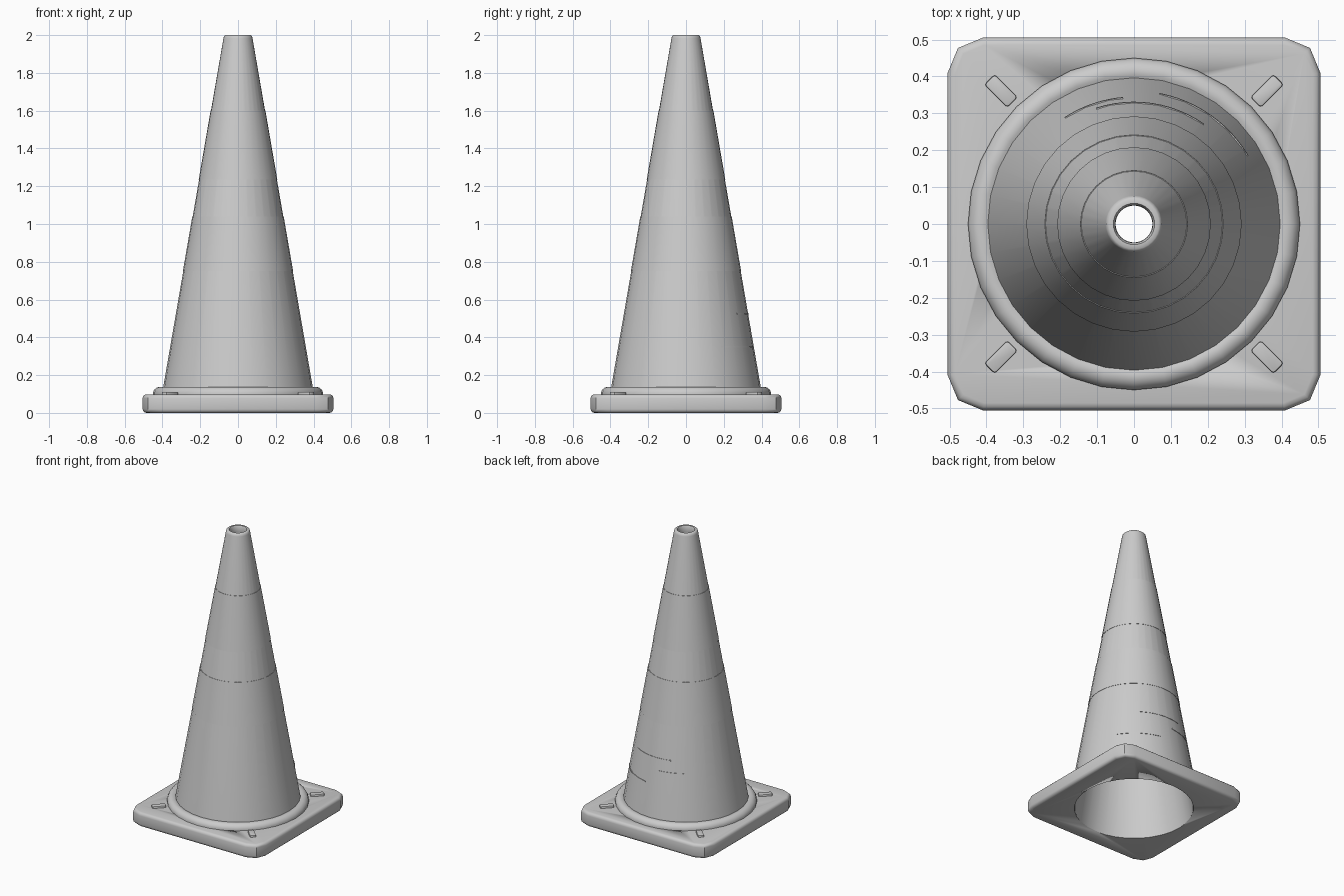
import bpy
import bmesh
import math
from mathutils import Matrix

cube = bpy.data.objects.get("Cube")
if cube:
    bpy.data.objects.remove(cube, do_unlink=True)

SIDES = 32
grey = bpy.data.materials.new("plain grey")
grey.use_nodes = True
COLOUR = (0.6, 0.6, 0.6, 1)
grey.diffuse_color = COLOUR
grey.node_tree.nodes["Principled BSDF"].inputs["Base Color"].default_value = COLOUR


def finish(name, bm, angle=40):
    bmesh.ops.recalc_face_normals(bm, faces=bm.faces)
    mesh = bpy.data.meshes.new(name)
    bm.to_mesh(mesh)
    bm.free()
    mesh.materials.append(grey)
    obj = bpy.data.objects.new(name, mesh)
    bpy.context.collection.objects.link(obj)
    bpy.ops.object.select_all(action='DESELECT')
    obj.select_set(True)
    bpy.context.view_layer.objects.active = obj
    bpy.ops.object.shade_smooth_by_angle(angle=math.radians(angle))
    return obj


def lathe(name, profile, start=0, end=360, steps=SIDES):
    """Turn a closed (radius, height) profile around z."""
    bm = bmesh.new()
    full = end - start == 360
    rings = []
    for i in range(steps if full else steps + 1):
        a = math.radians(start + (end - start) * i / steps)
        rings.append([bm.verts.new((r * math.cos(a), r * math.sin(a), z)) for r, z in profile])
    pairs = list(zip(rings, rings[1:])) + ([(rings[-1], rings[0])] if full else [])
    for a, b in pairs:
        for j in range(len(profile)):
            k = (j + 1) % len(profile)
            bm.faces.new((a[j], b[j], b[k], a[k]))
    if not full:
        bm.faces.new(rings[0])
        bm.faces.new(rings[-1])
    return finish(name, bm)


def cone_radius(z):
    return 0.397 - (z - 0.13) * 0.1727


# Hollow cone with a rounded lip
lathe("cone_body", [(0.377, 0.003), (0.41, 0.05), (0.397, 0.13), (0.077, 1.983),
                    (0.074, 1.995), (0.068, 2.0), (0.056, 2.0), (0.051, 1.99), (0.05, 1.96)])

# Collar where the cone meets the base
lathe("base_collar", [(0.39, 0.09), (0.45, 0.09), (0.45, 0.108), (0.444, 0.122),
                      (0.432, 0.133), (0.418, 0.138), (0.404, 0.137), (0.39, 0.13)])

# Two thin sleeves wrapped around the cone
for name, low, high in (("lower_sleeve", 0.75, 1.04), ("upper_sleeve", 1.235, 1.6)):
    lathe(name, [(cone_radius(z) + d, z) for z, d in
                 ((low, -0.004), (low, 0.002), (high, 0.002), (high, -0.004))])

# Fine raised ribs on the back of the cone
for i, (z, start, end) in enumerate(((0.345, 31, 79), (0.44, 95, 123), (0.52, 55, 108))):
    lathe(f"back_rib_{i + 1}", [(cone_radius(h) + d, h) for h, d in
                                ((z, -0.004), (z, 0.002), (z + 0.008, 0.002), (z + 0.008, -0.004))],
          start, end, 12)


def box(size, centre, corner, corner_steps, edge, edge_steps):
    """Box with rounded upright corners and softened rims."""
    bm = bmesh.new()
    bmesh.ops.create_cube(bm, size=1)
    bmesh.ops.scale(bm, vec=size, verts=bm.verts)
    upright = [e for e in bm.edges if abs(e.verts[0].co.z - e.verts[1].co.z) > 1e-4]
    bmesh.ops.bevel(bm, geom=upright, offset=corner, segments=corner_steps,
                    profile=0.5, affect='EDGES')
    rims = [e for e in bm.edges if abs(e.verts[0].co.z - e.verts[1].co.z) < 1e-4]
    bmesh.ops.bevel(bm, geom=rims, offset=edge, segments=edge_steps,
                    profile=0.5, affect='EDGES')
    bmesh.ops.translate(bm, vec=centre, verts=bm.verts)
    return bm


# Square base plate with a round opening underneath
base = finish("base_plate", box((1.01, 1.01, 0.098), (0, 0, 0.049), 0.095, 2, 0.02, 3))
bm = bmesh.new()
bmesh.ops.create_cone(bm, cap_ends=True, segments=SIDES, radius1=0.378, radius2=0.378, depth=1)
cutter = finish("opening_cutter", bm)
cutter.hide_render = True
cutter.hide_viewport = True
cut = base.modifiers.new("opening", 'BOOLEAN')
cut.object = cutter
cut.operation = 'DIFFERENCE'
cut.solver = 'EXACT'

# Grip lugs on the four corners
for name, angle in (("back_left", 45), ("back_right", 135), ("front_right", 225), ("front_left", 315)):
    bm = box((0.088, 0.04, 0.03), (0.51, 0, 0.096), 0.008, 2, 0.004, 2)
    bmesh.ops.rotate(bm, verts=bm.verts, cent=(0, 0, 0),
                     matrix=Matrix.Rotation(math.radians(angle), 3, 'Z'))
    finish(f"{name}_lug", bm)
